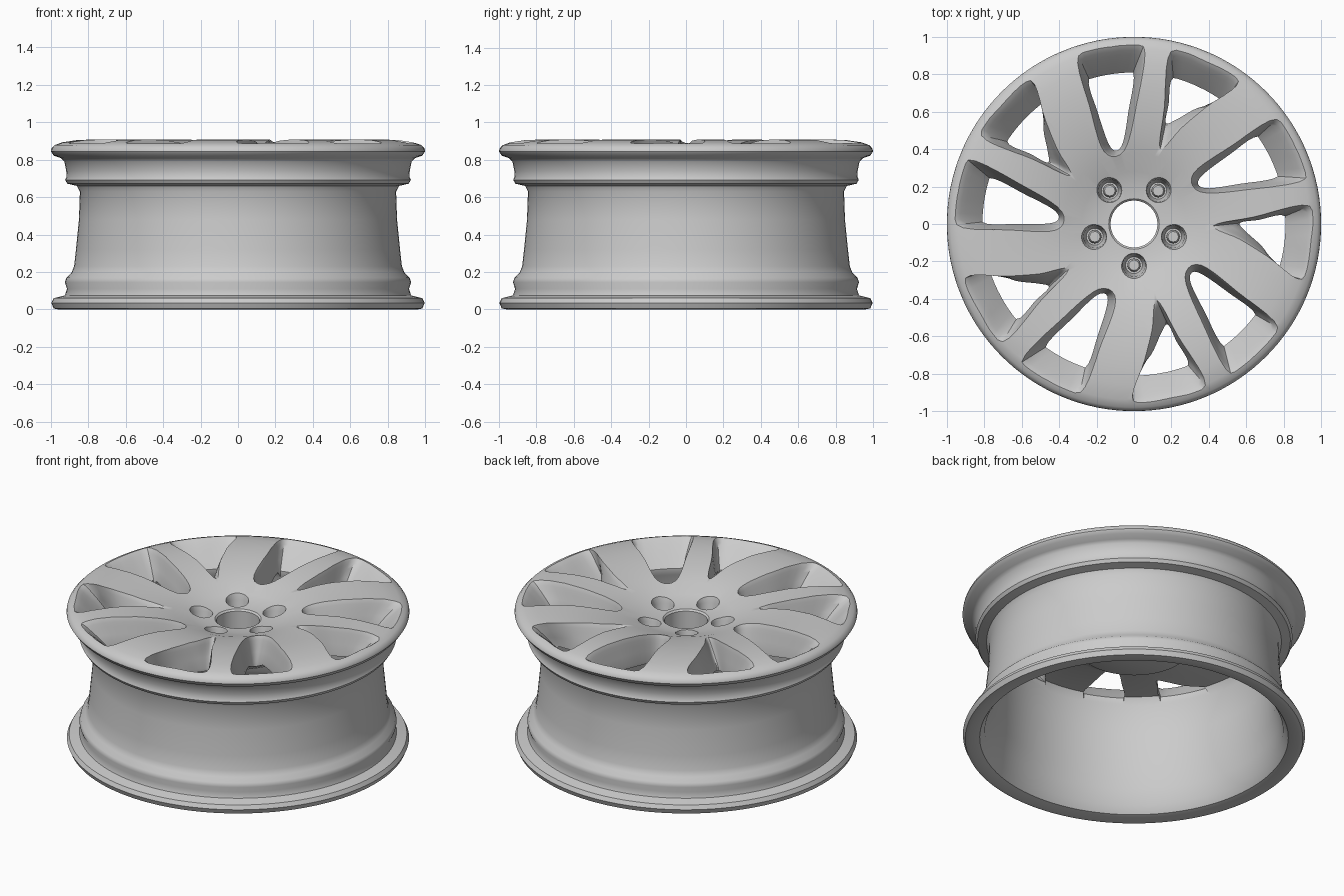
import bpy, bmesh, math
from mathutils import Vector, Matrix

if "Cube" in bpy.data.objects:
    bpy.data.objects.remove(bpy.data.objects["Cube"])

metal = bpy.data.materials.new("silver_grey")
metal.use_nodes = True
metal.diffuse_color = (0.6, 0.6, 0.6, 1)
metal.node_tree.nodes["Principled BSDF"].inputs["Base Color"].default_value = (0.6, 0.6, 0.6, 1)

# Dished face height by radius
FACE = [(0.125, 0.79), (0.135, 0.8), (0.2, 0.805), (0.28, 0.825), (0.38, 0.86), (0.5, 0.885),
        (0.62, 0.902), (0.75, 0.909), (0.86, 0.905), (0.94, 0.893)]
# Outer lip and barrel, going down, then inner barrel and hub back
BARREL = [(0.98, 0.878), (0.997, 0.86), (1.0, 0.845), (0.985, 0.822), (0.945, 0.808),
          (0.928, 0.79), (0.918, 0.74), (0.916, 0.71), (0.924, 0.692), (0.912, 0.672),
          (0.86, 0.66), (0.845, 0.63), (0.85, 0.48), (0.866, 0.32), (0.876, 0.23),
          (0.89, 0.195), (0.917, 0.17), (0.925, 0.145), (0.914, 0.11), (0.925, 0.075),
          (0.985, 0.06), (0.998, 0.035), (0.985, 0.005), (0.96, 0), (0.9, 0.015),
          (0.87, 0.06), (0.85, 0.16), (0.828, 0.26), (0.82, 0.5), (0.815, 0.7),
          (0.79, 0.745), (0.45, 0.7), (0.36, 0.65), (0.33, 0.625), (0.125, 0.62)]


def face_z(r):
    for (r0, z0), (r1, z1) in zip(FACE, FACE[1:]):
        if r <= r1:
            return z0 + (z1 - z0) * (max(r, r0) - r0) / (r1 - r0)
    return FACE[-1][1]


def make_object(name, bm):
    bmesh.ops.recalc_face_normals(bm, faces=bm.faces)
    mesh = bpy.data.meshes.new(name)
    bm.to_mesh(mesh)
    bm.free()
    mesh.materials.append(metal)
    ob = bpy.data.objects.new(name, mesh)
    bpy.context.collection.objects.link(ob)
    return ob


def loft(bm, rings, cap):
    rows = [[bm.verts.new(p) for p in ring] for ring in rings]
    n = len(rows[0])
    pairs = list(zip(rows, rows[1:])) + ([] if cap else [(rows[-1], rows[0])])
    for a, b in pairs:
        for i in range(n):
            bm.faces.new((a[i], a[(i + 1) % n], b[(i + 1) % n], b[i]))
    if cap:
        bm.faces.new(rows[0])
        bm.faces.new(rows[-1])


def circle(r, z, n, centre=(0, 0)):
    return [(centre[0] + r * math.cos(math.tau * i / n),
             centre[1] + r * math.sin(math.tau * i / n), z) for i in range(n)]


def smooth_loop(points, limit, steps=5):
    # Closed spline through the outline points, kept inside a limiting radius
    pts = [Vector(p) for p in points]
    out = []
    for i in range(len(pts)):
        a, b, c, d = (pts[(i + k) % len(pts)] for k in (-1, 0, 1, 2))
        for s in range(steps):
            t = s / steps
            p = 0.5 * (2 * b + (c - a) * t + (2 * a - 5 * b + 4 * c - d) * t * t
                       + (3 * b - a - 3 * c + d) * t ** 3)
            out.append(p * min(1, limit / p.length))
    return out


def window(bm, low, high, turn):
    low, high = smooth_loop(low, 0.81), smooth_loop(high, 0.945)
    spin = Matrix.Rotation(turn, 3, 'Z')
    rings = []
    for blend, drop in ((0, None), (0, -0.16), (0.4, -0.1), (0.7, -0.055),
                        (0.88, -0.028), (1.02, -0.011), (1.2, 0.003), (1.4, 0.04)):
        ring = []
        for a, b in zip(low, high):
            p = a + (b - a) * blend
            z = 0.55 if drop is None else face_z(p.length) + drop
            ring.append(spin @ Vector((p.x, p.y, z)))
        rings.append(ring)
    loft(bm, rings, True)


# Window outlines: through hole and its wider mouth on the face
BIG_LOW = [(-0.24, 0.775), (-0.12, 0.805), (-0.005, 0.81), (-0.03, 0.6),
           (-0.065, 0.42), (-0.125, 0.41), (-0.195, 0.6)]
BIG_HIGH = [(-0.29, 0.885), (-0.12, 0.935), (0.045, 0.935), (0.005, 0.62),
            (-0.055, 0.395), (-0.155, 0.39), (-0.23, 0.62)]
SMALL_LOW = [(0.21, 0.78), (0.35, 0.73), (0.49, 0.66), (0.34, 0.62),
             (0.23, 0.56), (0.17, 0.54), (0.185, 0.64)]
SMALL_HIGH = [(0.2, 0.905), (0.38, 0.855), (0.55, 0.75), (0.38, 0.625),
              (0.25, 0.52), (0.145, 0.42), (0.165, 0.62)]

# Wheel body turned from one profile
body = bmesh.new()
loft(body, [circle(r, z, 128) for r, z in FACE + BARREL], False)
wheel = make_object("wheel_rim", body)

# Windows and bolt pockets, five times round
cut = bmesh.new()
bolts = bmesh.new()
for k in range(5):
    turn = k * math.tau / 5
    window(cut, BIG_LOW, BIG_HIGH, turn)
    window(cut, SMALL_LOW, SMALL_HIGH, turn)
    a = turn - math.pi / 2
    spot = (0.22 * math.cos(a), 0.22 * math.sin(a))
    loft(cut, [circle(r, z, 24, spot) for r, z in
               ((0.045, 0.71), (0.055, 0.74), (0.06, 0.79), (0.072, 0.83), (0.078, 0.87))], True)
    loft(bolts, [circle(r, z, 12, spot) for r, z in
                 ((0.036, 0.7), (0.036, 0.74), (0.028, 0.755))], True)
cutter = make_object("window_cutter", cut)
cutter.hide_render = True
wheel_bolts = make_object("wheel_bolts", bolts)

mod = wheel.modifiers.new("windows", 'BOOLEAN')
mod.operation = 'DIFFERENCE'
mod.solver = 'EXACT'
mod.object = cutter
bpy.context.view_layer.objects.active = wheel
bpy.ops.object.modifier_apply(modifier=mod.name)
bpy.data.objects.remove(cutter)

for ob in (wheel, wheel_bolts):
    bpy.ops.object.select_all(action='DESELECT')
    ob.select_set(True)
    bpy.context.view_layer.objects.active = ob
    bpy.ops.object.shade_smooth_by_angle(angle=math.radians(40))
